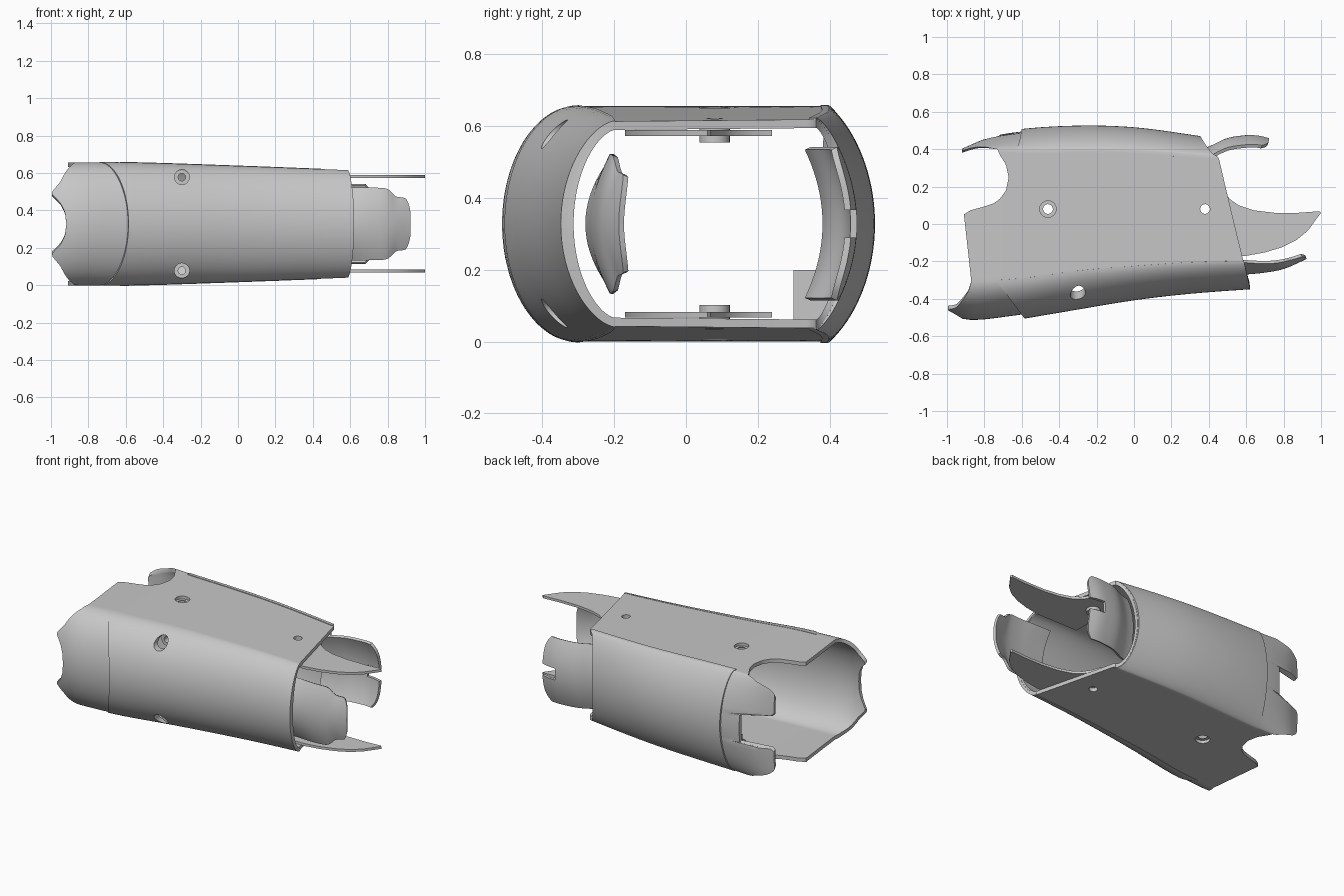
import bpy, bmesh
from math import sin, cos, pi, degrees
from mathutils import Matrix

if "Cube" in bpy.data.objects:
    bpy.data.objects.remove(bpy.data.objects["Cube"])

MID = 0.328
WALL = 0.024
GREY = (0.57, 0.57, 0.57, 1)
mat = bpy.data.materials.new("plain grey")
mat.use_nodes = True
mat.diffuse_color = GREY
bsdf = mat.node_tree.nodes["Principled BSDF"]
bsdf.inputs["Base Color"].default_value = GREY
bsdf.inputs["Roughness"].default_value = 0.6


# ---------- helpers ----------
def curve(keys, smooth=True):
    """Function through (x, value) keys, smooth or straight between them."""
    def slope(i):
        a, b = keys[max(i - 1, 0)], keys[min(i + 1, len(keys) - 1)]
        return (b[1] - a[1]) / (b[0] - a[0])

    def f(x):
        x = min(max(x, keys[0][0]), keys[-1][0])
        i = next(k for k in range(len(keys) - 1) if x <= keys[k + 1][0])
        (x0, p), (x1, q) = keys[i], keys[i + 1]
        d = x1 - x0
        t = (x - x0) / d
        if not smooth:
            return p + (q - p) * t
        return (p + (q - p) * t * t * (3 - 2 * t)
                + d * t * (1 - t) * (slope(i) * (1 - t) - slope(i + 1) * t))
    return f


def make(name, bm):
    bmesh.ops.recalc_face_normals(bm, faces=bm.faces)
    me = bpy.data.meshes.new(name)
    bm.to_mesh(me)
    bm.free()
    me.materials.append(mat)
    ob = bpy.data.objects.new(name, me)
    bpy.context.collection.objects.link(ob)
    return ob


def skin(name, rows, closed=False):
    """Quads between rows of points; closed joins both directions into a ring."""
    bm = bmesh.new()
    rows = [[bm.verts.new(p) for p in row] for row in rows]
    n = len(rows[0])
    for a, b in zip(rows, rows[1:] + (rows[:1] if closed else [])):
        for j in range(n if closed else n - 1):
            k = (j + 1) % n
            bm.faces.new((a[j], a[k], b[k], b[j]))
    return make(name, bm)


def apply(ob, kind, **settings):
    bpy.context.view_layer.objects.active = ob
    mod = ob.modifiers.new("step", kind)
    for key, value in settings.items():
        setattr(mod, key, value)
    bpy.ops.object.modifier_apply(modifier=mod.name)


def sheet(name, f, nu, nv, thick, offset=-1):
    ob = skin(name, [[f(i / nu, j / nv) for j in range(nv + 1)] for i in range(nu + 1)])
    apply(ob, 'SOLIDIFY', thickness=thick, offset=offset)
    return ob


def prism(name, outline, z0, z1):
    bm = bmesh.new()
    low, top = [[bm.verts.new((x, y, z)) for x, y in outline] for z in (z0, z1)]
    bm.faces.new(low[::-1])
    bm.faces.new(top)
    for i in range(len(outline)):
        bm.faces.new((low[i - 1], low[i], top[i], top[i - 1]))
    return make(name, bm)


def box(name, lo, hi):
    return prism(name, [(lo[0], lo[1]), (hi[0], lo[1]), (hi[0], hi[1]), (lo[0], hi[1])],
                 lo[2], hi[2])


def rod(name, loc, r, depth, axis='Z'):
    bm = bmesh.new()
    bmesh.ops.create_cone(bm, cap_ends=True, segments=32, radius1=r, radius2=r, depth=depth)
    rot = Matrix.Rotation(pi / 2, 4, 'X') if axis == 'Y' else Matrix()
    bm.transform(Matrix.Translation(loc) @ rot)
    return make(name, bm)


def cut(targets, cutter):
    for ob in targets:
        before = ob.data.copy()
        apply(ob, 'BOOLEAN', operation='DIFFERENCE', object=cutter, solver='EXACT')
        if not ob.data.polygons:
            ob.data = before
    bpy.data.objects.remove(cutter)


# ---------- cross-section of the sleeve along x ----------
front_mid = curve([(-1.02, -.475), (-.88, -.512), (-.66, -.492), (-.4, -.452),
                   (0, -.39), (.3, -.358), (.7, -.332)])
front_edge = curve([(-1.02, -.315), (-.6, -.29), (-.3, -.25), (0, -.225), (.3, -.205), (.7, -.195)])
back_edge = curve([(-1.02, .36), (-.92, .38), (-.85, .4), (-.6, .395), (0, .395), (.7, .34)])
back_mid = curve([(-1.02, .38), (-.92, .405), (-.8, .457), (-.62, .492), (-.3, .512),
                  (0, .503), (.34, .458), (.7, .4)])
height = curve([(-1.02, .328), (-.6, .327), (0, .308), (.7, .281)])


def front_pt(x, a, off=0, rise=0):
    e, c = front_edge(x), max(cos(a), 0)
    return (x, e - (e - front_mid(x) + off) * c ** (1.15 + .15 * x),
            MID + (height(x) + rise) * sin(a))


def back_pt(x, a, off=0, rise=0):
    e, c = back_edge(x), max(cos(a), 0)
    return (x, e + max(back_mid(x) - e + off, .003) * c ** 1.5,
            MID + (height(x) + rise) * sin(a))


def flat_pt(x, t, rise, side):
    y = front_edge(x) + (back_edge(x) - front_edge(x)) * t
    return (x, y, MID + side * (height(x) + rise))


# shape of the cut left end: front horns, scooped flats, slotted back wing
front_left = curve([(0, -.918), (11, -.925), (20, -.95), (30, -1), (43, -.95),
                    (56, -.925), (75, -.885), (90, -.87)], False)
flat_left = curve([(-.3, -.87), (.07, -.91), (.085, -.85), (.1, -.77), (.13, -.72), (.18, -.685),
                   (.25, -.67), (.32, -.685), (.375, -.72), (.4, -.73)], False)
wing_left = curve([(0, -.72), (17, -.72), (19, -.9), (22, -.92), (50, -.92),
                   (60, -.88), (72, -.79), (90, -.73)], False)


def column(kind, v, u, skin_off):
    """Point at fraction u along one lengthwise line of the sleeve."""
    if kind == "front":
        x0 = front_left(abs(degrees(v)))
        x1 = .537 - .24 * front_pt(.6, v)[1]
        return front_pt(x0 + (x1 - x0) * u, v, skin_off, skin_off)
    if kind == "back":
        x0, x1 = wing_left(abs(degrees(v))), .445 - .09 * cos(v)
        return back_pt(x0 + (x1 - x0) * u, v, skin_off, skin_off)
    x0 = flat_left(-.3 + .7 * v)
    x1 = .537 - .24 * flat_pt(.5, v, 0, 1)[1]
    return flat_pt(x0 + (x1 - x0) * u, v, skin_off, 1 if kind == "top" else -1)


# main sleeve: front arc, top, back arc, bottom; outer skin then inner skin
arc = [-pi / 2 + pi * i / 56 for i in range(57)]
steps = [i / 48 for i in range(1, 48)]
columns = ([("front", a) for a in arc] + [("top", t) for t in steps]
           + [("back", -a) for a in arc] + [("bottom", 1 - t) for t in steps])
rows = [[column(k, v, i / 40, off) for k, v in columns]
        for off, order in ((0, range(41)), (-WALL, range(40, -1, -1))) for i in order]
sleeve = skin("sleeve", rows, closed=True)


# raised cover wrapped over the front
def cover_pt(u, v):
    a = -pi / 2 + pi * v
    start = -.74 + .155 * cos(a)
    end = .54 - .24 * front_pt(.6, a)[1]
    return front_pt(start + (end - start) * u, a, .024 - .012 * u, .002)


cover = sheet("front_cover", cover_pt, 40, 40, .018)


# raised panel wrapped over the back, lapping onto the flats
def panel_pt(u, v):
    a = -pi / 2 + pi * min(max((v * 42 - 1) / 40, 0), 1)
    start, end = -.63 + .03 * cos(a), .445 - .09 * cos(a)
    x, y, z = back_pt(start + (end - start) * u, a, .014, .004)
    return (x, y - (.02 if v in (0, 1) else 0), z)


sheet("back_panel", panel_pt, 36, 42, .014)

# flat tongues, top and bottom, with a screw boss on each
tongue = [(.3, .24), (.46, .24), (.475, .19), (.51, .135), (.56, .1), (.64, .073), (.75, .06),
          (.88, .06), (.99, .068), (1, .06), (.97, .02), (.93, -.035), (.87, -.085),
          (.79, -.125), (.7, -.152), (.6, -.17), (.3, -.17)]
drilled = [sleeve]
for side, s in (("top", 1), ("bottom", -1)):
    lo, hi = sorted((MID + s * .245, MID + s * .261))
    drilled.append(prism(side + "_tongue", tongue, lo, hi))
    drilled.append(rod(side + "_boss", (.38, .08, MID + s * .246), .042, .04))

# curved front tongue, narrowing toward its tip
tip_half = curve([(.45, .19), (.76, .19), (.8, .182), (.84, .145), (.88, .138), (.93, .12)])
front_bow = curve([(.45, -.275), (.6, -.262), (.7, -.252), (.8, -.232), (.92, -.18)])
front_rim = curve([(.45, -.195), (.6, -.2), (.7, -.205), (.8, -.195), (.92, -.16)])


def front_tongue_pt(u, v):
    w = 2 * v - 1
    x = .48 + (.44 - .025 * w ** 4) * u
    bow, rim = front_bow(x), front_rim(x)
    return (x, bow + (rim - bow) * w * w, MID + tip_half(x) * w)


sheet("front_tongue", front_tongue_pt, 30, 20, .016, 0)

# curved back tongue with a slot in its tip
back_bow = curve([(.3, .38), (.4, .405), (.5, .45), (.6, .466), (.66, .466), (.72, .452)])


def back_tongue_pt(u, v):
    w = 2 * v - 1
    x = .34 + (.38 - .04 * w ** 6) * u
    return (x, back_bow(x) - .05 * w * w, MID + .21 * w)


back_tongue = sheet("back_tongue", back_tongue_pt, 24, 20, .018, 0)
cut([back_tongue], box("tip_slot", (.62, .3, .29), (.8, .6, .366)))

# inner corner block at the low back
box("inner_block", (-.62, .3, .02), (-.48, .4, .2))

# screw holes: two through top and bottom, two in the front
for x in (-.46, .38):
    cut(drilled, rod("hole", (x, .08, MID), .026, 1))
    for s in (1, -1):
        cut([sleeve], rod("counterbore", (x, .08, MID + s * .345), .044, .08))
for s in (1, -1):
    loc = (-.3, -.3, MID + s * .25)
    cut([sleeve, cover], rod("front_hole", loc, .04, .5, 'Y'))
    # recessed screw seat behind each front hole
    seat = rod("screw_seat", (-.3, -.285, loc[2]), .041, .05, 'Y')
    cut([seat], rod("seat_hole", loc, .02, .3, 'Y'))

# smooth shading with sharp edges kept
for ob in bpy.context.scene.objects:
    ob.select_set(ob.type == 'MESH')
bpy.context.view_layer.objects.active = sleeve
bpy.ops.object.shade_smooth_by_angle(angle=0.6)
